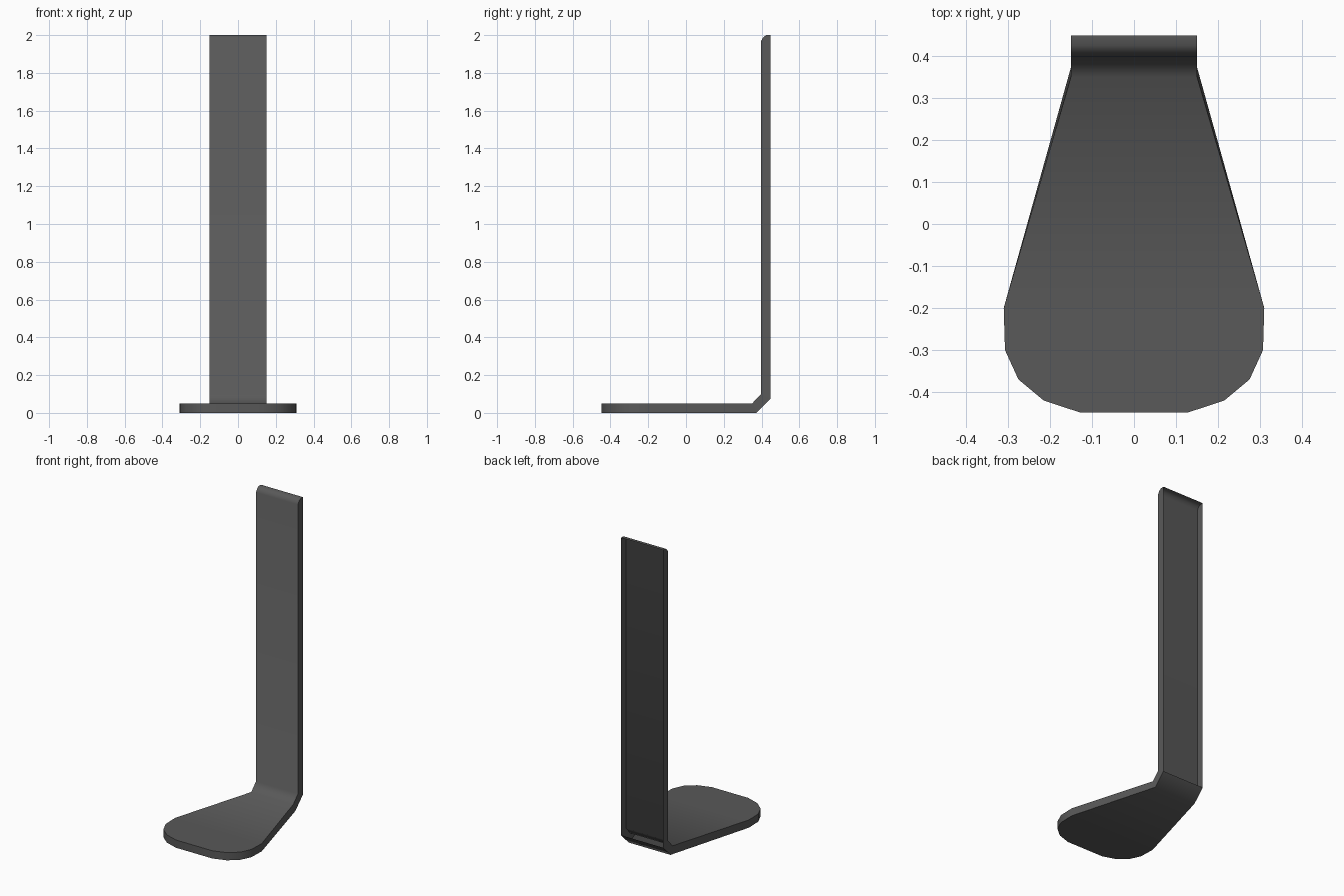
import bpy
import bmesh
from math import radians

cube = bpy.data.objects.get("Cube")
if cube:
    bpy.data.objects.remove(cube, do_unlink=True)

# Dark grey finish
grey = bpy.data.materials.new("dark_grey")
grey.use_nodes = True
colour = (0.1, 0.1, 0.1, 1)
grey.diffuse_color = colour
grey.node_tree.nodes["Principled BSDF"].inputs["Base Color"].default_value = colour

THICK = 0.05
BACK = 0.448
POST = 0.15  # half width of the upright

# Rounded foot plate: (half width, y), front to back
foot = [(0.13, -0.448), (0.215, -0.42), (0.275, -0.37), (0.307, -0.3), (0.31, -0.2)]
# Each station: half width, upper/front (y, z), lower/back (y, z)
stations = [(w, (y, THICK), (y, 0)) for w, y in foot]
# Bend between foot and upright
stations.append((POST, (0.35, THICK), (0.373, 0)))
bend_start = len(stations) - 1
stations.append((POST, (0.398, 0.1), (BACK, 0.075)))
# Upright with a rounded top front edge
for y, z in [(0.398, 1.97), (0.41, 1.99), (0.425, 2.0)]:
    stations.append((POST, (y, z), (BACK, z)))

bm = bmesh.new()
rings = []
for w, upper, lower in stations:
    rings.append([bm.verts.new((x, *p)) for p in (upper, lower) for x in (-w, w)])

for i, (a, b) in enumerate(zip(rings, rings[1:])):
    bm.faces.new((a[0], a[1], b[1], b[0]))      # upper / front sheet
    bm.faces.new((a[1], a[3], b[3], b[1]))      # side walls
    bm.faces.new((a[2], a[0], b[0], b[2]))
    if i <= bend_start:                         # the upright is open at the back
        bm.faces.new((a[3], a[2], b[2], b[3]))

# Front and top end caps
first, last = rings[0], rings[-1]
bm.faces.new((first[0], first[2], first[3], first[1]))
bm.faces.new((last[0], last[1], last[3], last[2]))

mesh = bpy.data.meshes.new("bracket_stand")
bm.to_mesh(mesh)
bm.free()
mesh.materials.append(grey)
stand = bpy.data.objects.new("bracket_stand", mesh)
bpy.context.collection.objects.link(stand)

# Smooth shading with sharp rims
bpy.ops.object.select_all(action="DESELECT")
stand.select_set(True)
bpy.context.view_layer.objects.active = stand
bpy.ops.object.shade_smooth_by_angle(angle=radians(50))
